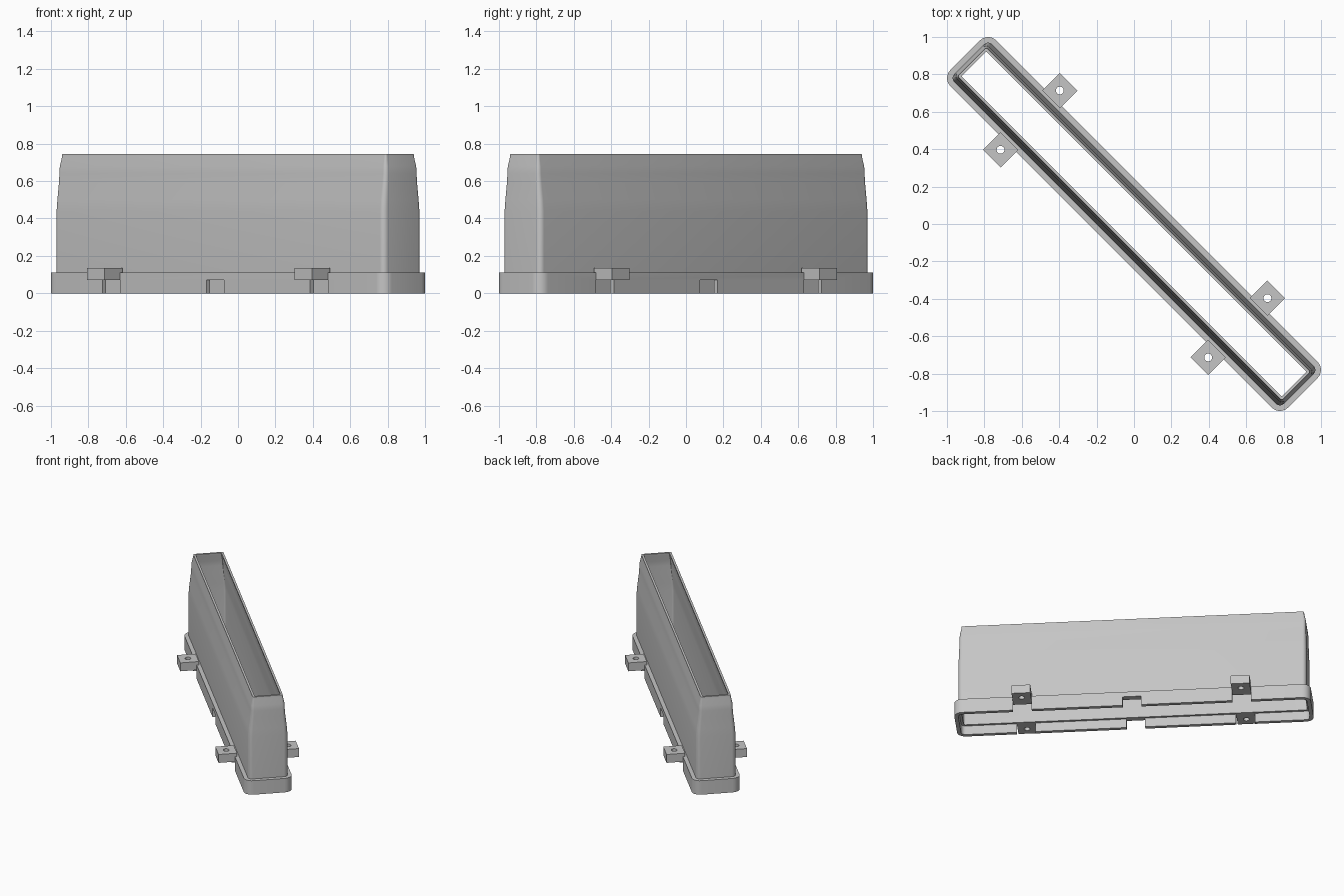
import bpy
import bmesh
import math
from mathutils import Matrix

cube = bpy.data.objects.get("Cube")
if cube:
    bpy.data.objects.remove(cube, do_unlink=True)

TURN = Matrix.Rotation(-math.pi / 4, 4, "Z")   # the long axis runs diagonally
TAB_U, TAB_HALF = 0.785, 0.067
LEDGE = 0.07

grey = bpy.data.materials.new("plain grey")
grey.use_nodes = True
colour = (0.56, 0.56, 0.56, 1)
grey.diffuse_color = colour
grey.node_tree.nodes["Principled BSDF"].inputs["Base Color"].default_value = colour


def make_object(name, bm):
    bmesh.ops.recalc_face_normals(bm, faces=bm.faces)
    bm.transform(TURN)
    mesh = bpy.data.meshes.new(name)
    bm.to_mesh(mesh)
    bm.free()
    mesh.materials.append(grey)
    obj = bpy.data.objects.new(name, mesh)
    bpy.context.collection.objects.link(obj)
    return obj


def box(name, low, high):
    bm = bmesh.new()
    bmesh.ops.create_cube(bm, size=1)
    for v in bm.verts:
        v.co = [a + (c + 0.5) * (b - a) for a, b, c in zip(low, high, v.co)]
    return make_object(name, bm)


def cut(obj, cutter):
    mod = obj.modifiers.new("cut", "BOOLEAN")
    mod.operation = "DIFFERENCE"
    mod.solver = "EXACT"
    mod.object = cutter
    bpy.context.view_layer.objects.active = obj
    bpy.ops.object.modifier_apply(modifier=mod.name)
    bpy.data.objects.remove(cutter, do_unlink=True)


def rounded_ring(bm, u, v, r, z, steps=6):
    """Ring of vertices around a rounded rectangle of half sizes u, v."""
    ring = []
    for quarter, (sx, sy) in enumerate([(1, 1), (-1, 1), (-1, -1), (1, -1)]):
        for i in range(steps + 1):
            a = (quarter + i / steps) * math.pi / 2
            ring.append(bm.verts.new((sx * (u - r) + r * math.cos(a),
                                      sy * (v - r) + r * math.sin(a), z)))
    return ring


# Hollow sleeve with its flange: half length, half width, corner radius, height
upper = [(1.246, 0.143, 0.03, 0.44), (1.244, 0.138, 0.028, 0.5),
         (1.241, 0.127, 0.024, 0.59), (1.24, 0.123, 0.022, 0.64),
         (1.238, 0.121, 0.02, 0.68), (1.227, 0.11, 0.012, 0.73),
         (1.226, 0.109, 0.011, 0.745)]
outside = [(1.276, 0.173, 0.06, 0), (1.276, 0.173, 0.06, 0.11),
           (1.246, 0.143, 0.03, 0.11)] + upper
wall = 0.016
inside = [(u - wall, v - wall, max(r - wall, 0.004), z) for u, v, r, z in reversed(upper)]
inside += [(1.23, 0.127, 0.014, LEDGE), (1.248, 0.145, 0.032, LEDGE),
           (1.248, 0.145, 0.032, 0)]

bm = bmesh.new()
rings = [rounded_ring(bm, *section) for section in outside + inside]
for a, b in zip(rings, rings[1:] + rings[:1]):
    for i in range(len(a)):
        j = (i + 1) % len(a)
        bm.faces.new((a[i], a[j], b[j], b[i]))
sleeve = make_object("sleeve", bm)

# Notches through both long sides of the flange
for n, u in enumerate((-TAB_U, 0, TAB_U)):
    cut(sleeve, box("notch_cutter", (u - TAB_HALF, -0.25, -0.05),
                    (u + TAB_HALF, 0.25, LEDGE)))

# Four mounting tabs with screw holes
parts = [sleeve]
for side, sv in (("back", 1), ("front", -1)):
    for end, su in (("left", 1), ("right", -1)):
        u, v = su * TAB_U, sv * 0.224
        tab = box(f"{side}_{end}_tab", (u - TAB_HALF, v - TAB_HALF, LEDGE),
                  (u + TAB_HALF, v + TAB_HALF, 0.136))
        bm = bmesh.new()
        bmesh.ops.create_cone(bm, cap_ends=True, segments=24, radius1=0.021,
                              radius2=0.021, depth=0.4,
                              matrix=Matrix.Translation((u, v, 0.1)))
        cut(tab, make_object("hole_cutter", bm))
        parts.append(tab)

# Smooth shading that keeps the hard edges
for obj in parts:
    bpy.ops.object.select_all(action="DESELECT")
    obj.select_set(True)
    bpy.context.view_layer.objects.active = obj
    bpy.ops.object.shade_smooth_by_angle(angle=math.radians(30))
